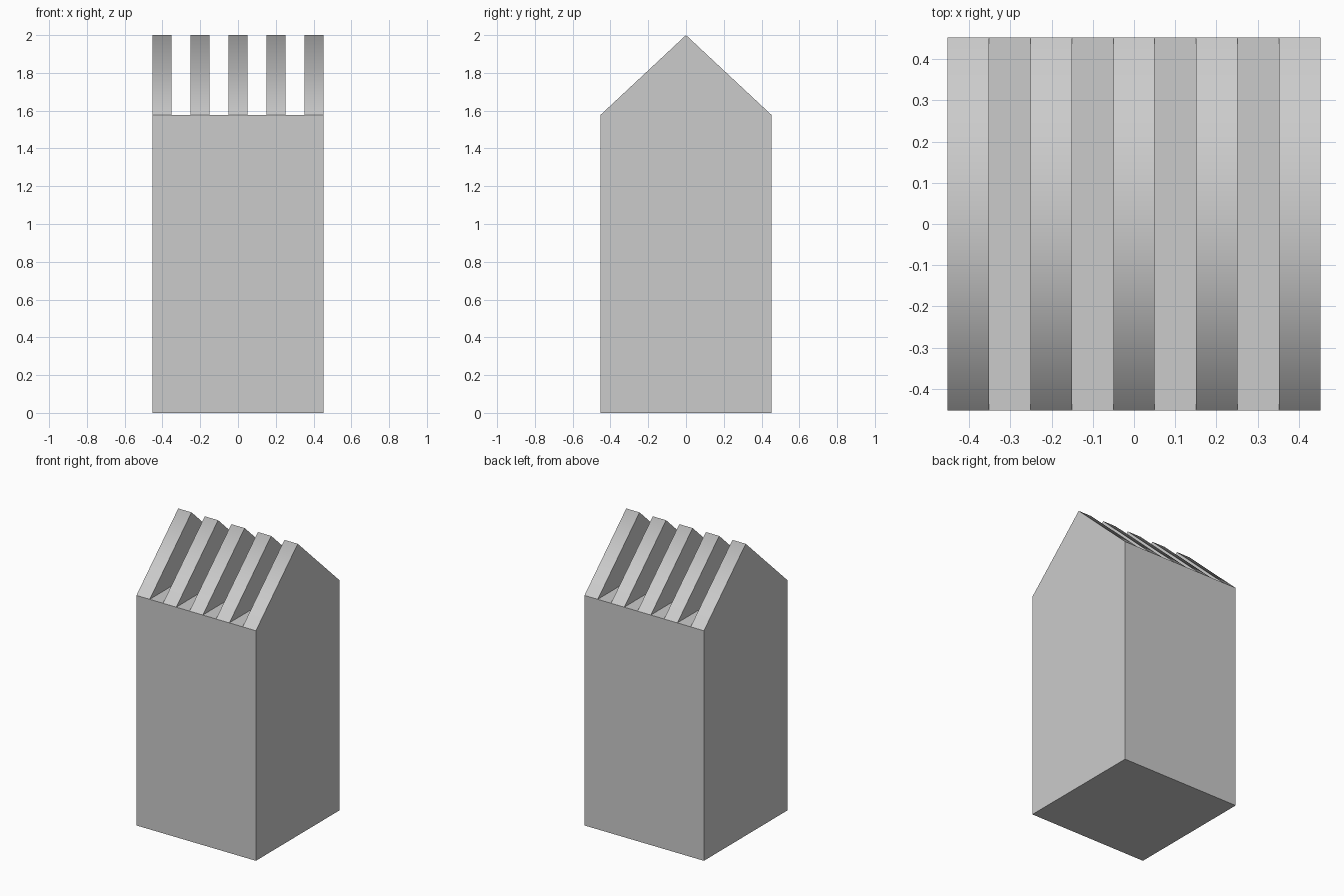
import bpy, bmesh, math

if "Cube" in bpy.data.objects:
    bpy.data.objects.remove(bpy.data.objects["Cube"])

HALF = 0.453      # half width of the square tower
EAVE = 1.577      # top of the solid body
RIDGE = 2.0       # top of the roof fins
FINS = 5
FIN_W = 2 * HALF / (2 * FINS - 1)   # fins and gaps share one width


def prism(name, profile, x0, x1):
    """Extrude a closed (y, z) profile along x."""
    bm = bmesh.new()
    face = bm.faces.new([bm.verts.new((x0, y, z)) for y, z in profile])
    ext = bmesh.ops.extrude_face_region(bm, geom=[face])["geom"]
    moved = [g for g in ext if isinstance(g, bmesh.types.BMVert)]
    bmesh.ops.translate(bm, verts=moved, vec=(x1 - x0, 0, 0))
    bmesh.ops.recalc_face_normals(bm, faces=bm.faces)
    mesh = bpy.data.meshes.new(name)
    bm.to_mesh(mesh)
    bm.free()
    obj = bpy.data.objects.new(name, mesh)
    bpy.context.collection.objects.link(obj)
    return obj


# Solid square body
prism("tower_body", [(-HALF, 0), (HALF, 0), (HALF, EAVE), (-HALF, EAVE)], -HALF, HALF)

# Row of gabled roof fins, shaded smoothly over the ridge only
gable = [(-HALF, EAVE), (HALF, EAVE), (0, RIDGE)]
for i in range(FINS):
    x = -HALF + 2 * i * FIN_W
    fin = prism(f"roof_fin_{i + 1}", gable, x, x + FIN_W)
    bpy.ops.object.select_all(action='DESELECT')
    fin.select_set(True)
    bpy.context.view_layer.objects.active = fin
    bpy.ops.object.shade_smooth_by_angle(angle=math.radians(88))
